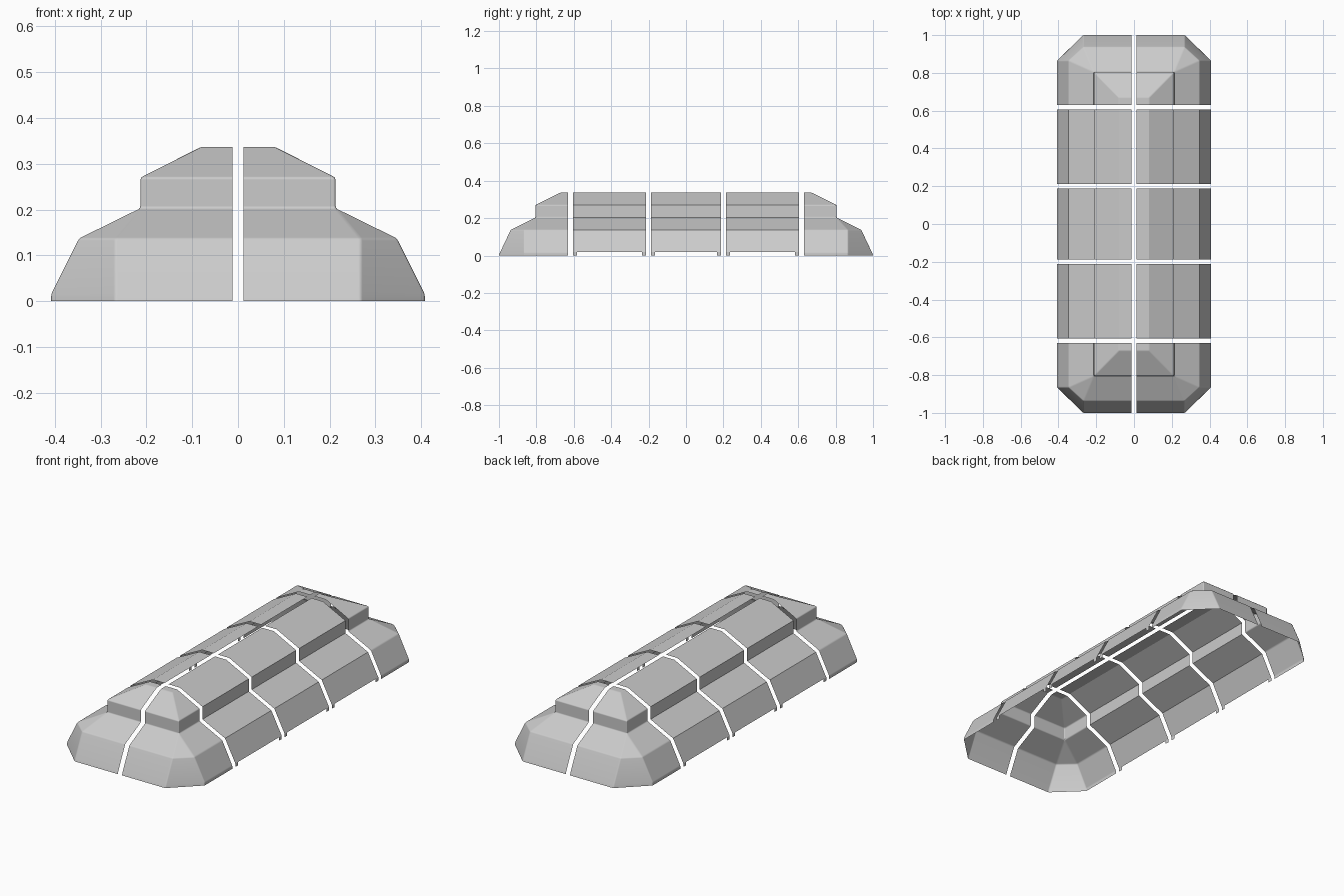
import bpy, bmesh

if "Cube" in bpy.data.objects:
    bpy.data.objects.remove(bpy.data.objects["Cube"])

GAP = 0.0125   # half width of the slot along the middle
CUT = 0.63     # where the end caps begin

grey = bpy.data.materials.new("light grey")
grey.diffuse_color = (0.6, 0.6, 0.6, 1)
grey.use_nodes = True
grey.node_tree.nodes["Principled BSDF"].inputs["Base Color"].default_value = grey.diffuse_color

# Stepped cross-section (x, z) and the matching y reach of the end caps
SECTION = [(0.408, 0.0), (0.408, 0.015), (0.347, 0.137), (0.213, 0.203),
           (0.213, 0.27), (0.08, 0.337)]
REACH = [1.0, 0.995, 0.937, 0.805, 0.805, 0.67]


def grid_object(name, rows, sx, sy, extra_faces=(), bevel=0):
    """Skin rows of points as an open shell, mirrored by sx, sy."""
    bm = bmesh.new()
    grid = [[bm.verts.new((x * sx, y * sy, z)) for x, y, z in r] for r in rows]
    for a, b in zip(grid, grid[1:]):
        for i in range(len(a) - 1):
            bm.faces.new((a[i], a[i + 1], b[i + 1], b[i]))
    for pts in extra_faces:
        bm.faces.new([bm.verts.new((x * sx, y * sy, z)) for x, y, z in pts])
    bmesh.ops.remove_doubles(bm, verts=bm.verts, dist=0.0005)
    bmesh.ops.recalc_face_normals(bm, faces=bm.faces)
    bm.normal_update()
    if sum(f.normal.z * f.calc_area() for f in bm.faces) < 0:
        bmesh.ops.reverse_faces(bm, faces=bm.faces)
    mesh = bpy.data.meshes.new(name)
    bm.to_mesh(mesh)
    bm.free()
    mesh.materials.append(grey)
    ob = bpy.data.objects.new(name, mesh)
    bpy.context.collection.objects.link(ob)
    if bevel:
        for p in mesh.polygons:
            p.use_smooth = True
        mod = ob.modifiers.new("soft edges", 'BEVEL')
        mod.width, mod.segments = bevel, 2
        mod.limit_method = 'ANGLE'
        mod.angle_limit = 0.25
        mod.harden_normals = True


def end_cap(name, sx, sy):
    rows = []
    for i, ((x, z), y) in enumerate(zip(SECTION, REACH)):
        if i < 3:      # chamfered corner on the lower skirt
            side, front = (x, 0.865, z), (0.268, y, z)
        else:          # square corner on the upper tier
            side = front = (x, y, z)
        if i < 3:
            rows.append([(x, CUT, z), side, front, (GAP, y, z)])
        else:
            rows.append([(x, CUT, z), side, (x - 0.00001, y, z), (GAP, y, z)])
    x, z = SECTION[-1]
    top = [(x, CUT, z), (x, REACH[-1], z), (GAP, REACH[-1], z), (GAP, CUT, z)]
    grid_object(name, rows, sx, sy, [top], bevel=0.005)


def middle_panel(name, sx, y0, y1):
    prof = [(0.408, 0.018)] + SECTION[2:] + [(GAP, SECTION[-1][1])]
    rows = [[(x, y, z) for x, z in prof] for y in (y0, y1)]
    # small feet at both ends of the lower rim
    feet = []
    for a, b in ((y0, y0 + 0.022), (y1 - 0.022, y1)):
        feet.append([(0.408, a, 0), (0.408, b, 0), (0.408, b, 0.018), (0.408, a, 0.018)])
    grid_object(name, rows, sx, 1, feet)


for sx, side in ((1, "right"), (-1, "left")):
    for sy, end in ((1, "back"), (-1, "front")):
        end_cap(f"{end}_{side}_cap", sx, sy)
    for k, (y0, y1) in enumerate(((-0.605, -0.213), (-0.188, 0.188), (0.213, 0.605))):
        middle_panel(f"{side}_panel_{k + 1}", sx, y0, y1)
